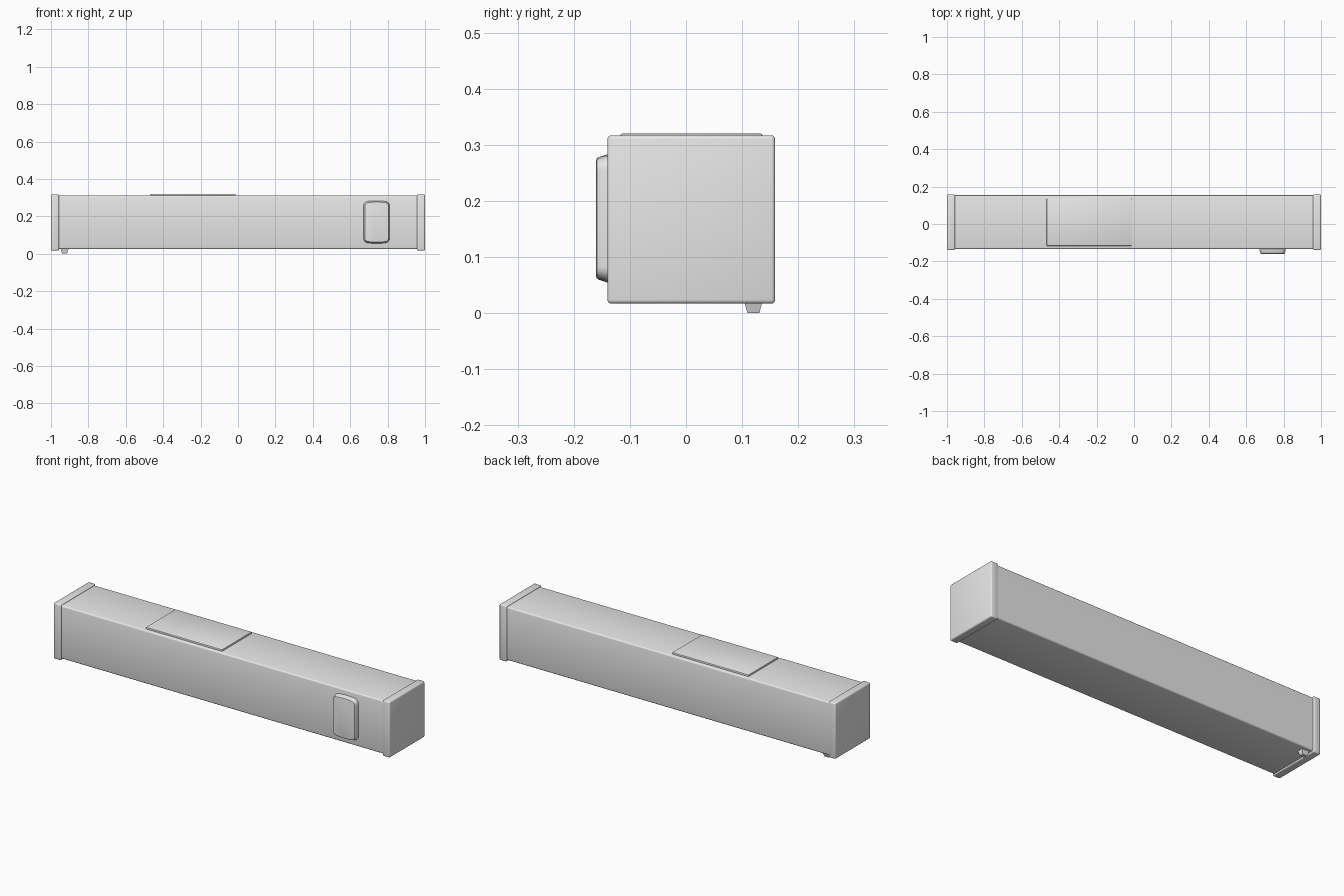
import bpy, bmesh, math

cube = bpy.data.objects.get("Cube")
if cube:
    bpy.data.objects.remove(cube, do_unlink=True)

grey = bpy.data.materials.new("light_grey")
grey.use_nodes = True
grey.diffuse_color = (0.8, 0.8, 0.8, 1)
grey.node_tree.nodes["Principled BSDF"].inputs["Base Color"].default_value = (0.8, 0.8, 0.8, 1)


def finish(name, bm):
    bmesh.ops.recalc_face_normals(bm, faces=bm.faces)
    mesh = bpy.data.meshes.new(name)
    bm.to_mesh(mesh)
    bm.free()
    mesh.materials.append(grey)
    obj = bpy.data.objects.new(name, mesh)
    bpy.context.collection.objects.link(obj)
    bpy.ops.object.select_all(action='DESELECT')
    bpy.context.view_layer.objects.active = obj
    obj.select_set(True)
    bpy.ops.object.shade_smooth_by_angle(angle=math.radians(35))
    return obj


def box(name, low, high, bevel=0.0, segments=3, edge_rule=None, taper=1.0):
    """Box between two corners; taper shrinks its underside."""
    bm = bmesh.new()
    bmesh.ops.create_cube(bm, size=1)
    for v in bm.verts:
        shrink = taper if v.co.z < 0 else 1
        for i in range(3):
            k = shrink if i < 2 else 1
            v.co[i] = (low[i] + high[i]) / 2 + v.co[i] * k * (high[i] - low[i])
    if bevel:
        edges = [e for e in bm.edges if edge_rule is None or edge_rule(e)]
        bmesh.ops.bevel(bm, geom=edges, offset=bevel, segments=segments,
                        affect='EDGES', profile=0.5)
    return finish(name, bm)


def runs_along_x(e):
    return abs(e.verts[0].co.x - e.verts[1].co.x) > 0.5


# Long square housing
box("housing", (-0.965, -0.134, 0.025), (0.965, 0.154, 0.311), 0.008, 3, runs_along_x)

# End caps, slightly larger than the housing
for side, x in (("right", -1.0), ("left", 0.957)):
    box(side + "_end_cap", (x, -0.14, 0.017), (x + 0.043, 0.159, 0.317), 0.007)

# Thin access panel on top
box("top_panel", (-0.467, -0.117, 0.305), (-0.013, 0.136, 0.32), 0.003, 2)

# Small tapered foot
box("foot", (-0.948, 0.103, 0.0), (-0.906, 0.137, 0.024), taper=0.62)


# Front button: rounded outline with bowed top and bottom, tapering forward
def button_outline(half_x, half_z, radius, bow, steps=5):
    points = []
    for corner in range(4):
        sx = 1 if corner in (0, 3) else -1
        sz = 1 if corner < 2 else -1
        for i in range(steps + 1):
            a = math.pi / 2 * (corner + i / steps)
            x = sx * (half_x - radius) + radius * math.cos(a)
            z = sz * (half_z - radius) + radius * math.sin(a)
            points.append((x, z))
        if corner in (0, 2):  # subdivide the bowed edges
            for j in range(1, 8):
                points.append((sx * (half_x - radius) * (1 - j / 4), sz * half_z))
    return [(x, z + math.copysign(bow * (1 - (x / half_x) ** 2), z)) for x, z in points]


bm = bmesh.new()
loops = []
for y, inset in ((-0.13, 0), (-0.141, 0), (-0.156, 0.005), (-0.159, 0.007), (-0.16, 0.011)):
    outline = button_outline(0.07 - inset, 0.108 - inset, 0.022 - inset, 0.006)
    loops.append([bm.verts.new((0.741 + x, y, 0.169 + z)) for x, z in outline])
for a, b in zip(loops, loops[1:]):
    for i in range(len(a)):
        j = (i + 1) % len(a)
        bm.faces.new((a[i], a[j], b[j], b[i]))
bm.faces.new(loops[0])
bm.faces.new(loops[-1])
finish("front_button", bm)
